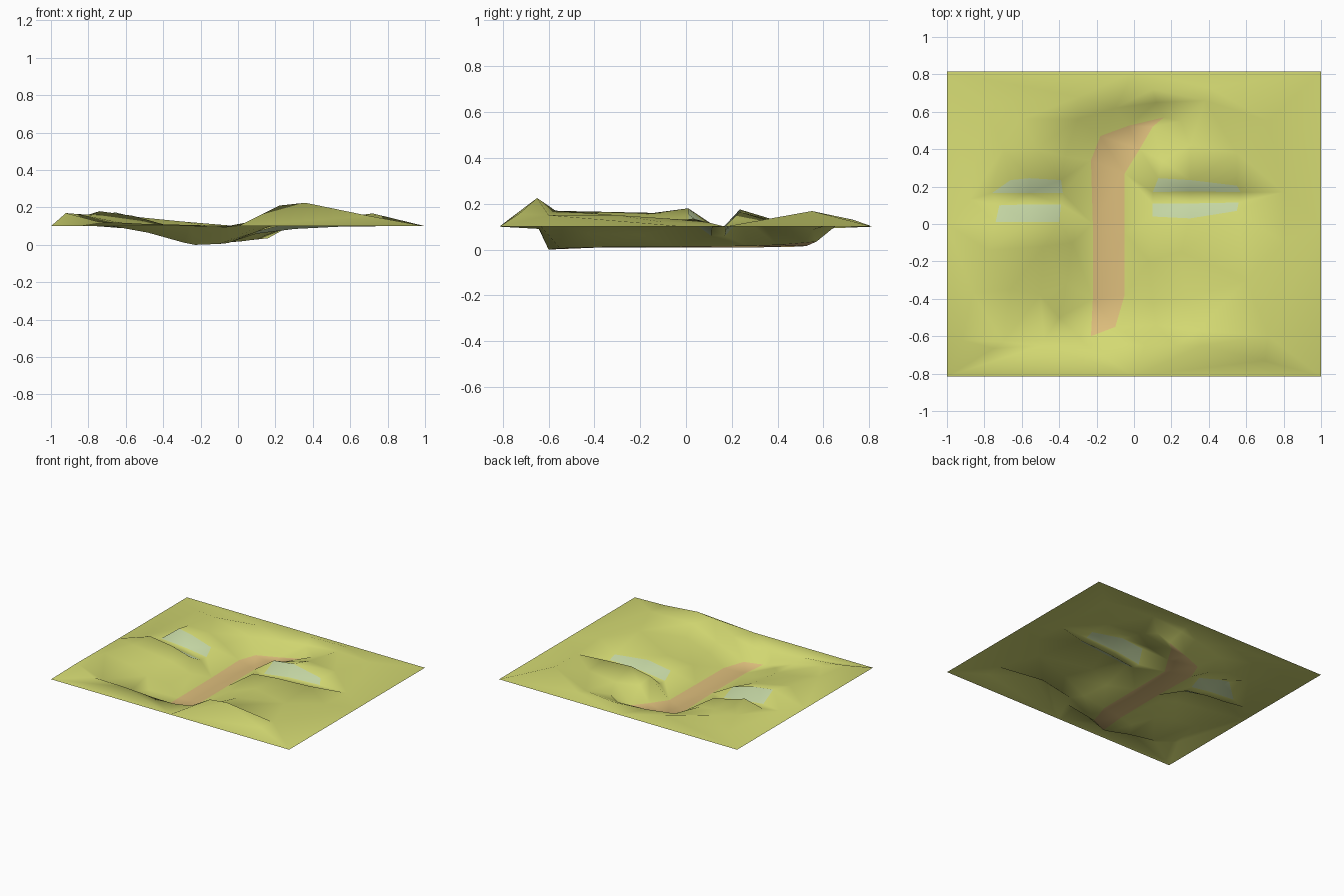
import bpy
from mathutils import Vector
from mathutils.geometry import delaunay_2d_cdt

W, D, BASE = 1.0, 0.815, 0.1


def material(name, rgb):
    m = bpy.data.materials.new(name)
    m.diffuse_color = (*rgb, 1)
    return m


def inside(p, poly):
    hit = False
    for a, b in zip(poly, poly[1:] + poly[:1]):
        if (a[1] > p.y) != (b[1] > p.y):
            if p.x < a[0] + (p.y - a[1]) * (b[0] - a[0]) / (b[1] - a[1]):
                hit = not hit
    return hit


points, edges = [], []


def add_line(pts, closed=False):
    """Add survey points joined by crease lines."""
    start = len(points)
    points.extend(pts)
    n = len(pts)
    edges.extend((start + i, start + (i + 1) % n) for i in range(n if closed else n - 1))


# flat rim of the sheet
add_line([(-W, -D, BASE), (0, -D, BASE), (W, -D, BASE), (W, 0, BASE),
          (W, D, BASE), (0, D, BASE), (-W, D, BASE), (-W, 0, BASE)], True)

# river bed, up the left bank and back down the right bank
river = [(-.23, -.60, 0), (-.22, -.40, .008), (-.22, 0, .01), (-.23, .34, .01),
         (-.18, .47, .012), (-.03, .525, .015), (.16, .57, .035), (.10, .52, .03),
         (.03, .40, .02), (-.05, .27, .015), (-.05, -.05, .012), (-.05, -.38, .01),
         (-.10, -.55, .005)]
add_line(river, True)

# blue banks on each side of the two side cuts
banks = [
    [(-.74, .01, .18), (-.56, .01, .155), (-.40, .01, .11),
     (-.39, .105, .06), (-.56, .105, .085), (-.72, .10, .10)],
    [(-.76, .165, .10), (-.56, .165, .085), (-.38, .165, .06),
     (-.39, .235, .105), (-.56, .245, .15), (-.66, .235, .175)],
    [(.10, .04, .11), (.30, .03, .135), (.55, .07, .125),
     (.56, .115, .098), (.30, .11, .085), (.10, .11, .06)],
    [(.10, .17, .06), (.30, .175, .085), (.57, .17, .10),
     (.55, .205, .135), (.30, .235, .165), (.13, .245, .14)],
]
for b in banks:
    add_line(b, True)

# front lip standing above the end of the valley, with the crest to the corner
add_line([(-.75, -.665, .125), (-.50, -.65, .112), (-.26, -.645, .095),
          (-.10, -.64, .09), (.06, -.65, .12), (.22, -.65, .21),
          (.36, -.65, .225), (.70, -.73, .155)])
# valley floor tucked behind the lip
add_line([(-.70, -.63, .105), (-.48, -.62, .065), (-.29, -.605, .012)])
# crest of the left hills
add_line([(-.92, -.62, .17), (-.86, -.37, .165), (-.78, -.14, .16)])
# back lip above the river bend
add_line([(-.30, .56, .09), (-.10, .62, .092), (.12, .65, .10), (.38, .66, .12)])

# remaining hills and slopes
points += [
    (-.66, -.35, .125), (-.50, -.38, .095), (-.40, -.50, .06),
    (-.36, -.32, .045), (-.48, -.12, .11), (-.33, -.10, .05), (-.88, .13, .10),
    (-.70, .40, .125), (-.52, .40, .12), (-.37, .36, .085), (-.60, .56, .155),
    (-.30, .68, .125), (.10, .72, .13), (.40, .73, .13), (-.80, .65, .12),
    (.08, -.20, .065), (.10, -.42, .07), (.25, -.15, .11), (.28, -.40, .145),
    (.12, -.54, .10), (.34, -.57, .17), (.72, -.60, .15), (.60, -.30, .15),
    (.80, -.10, .12), (.15, .34, .10), (.30, .42, .115), (.25, .55, .085),
    (.55, .38, .12), (.72, .55, .168), (.80, .17, .10),
]

# triangulate the terrain and lift it to the surveyed heights
co, _, faces, src, _, _ = delaunay_2d_cdt(
    [Vector(p[:2]) for p in points], edges, [], 0, 1e-5)
verts = [(c.x, c.y, points[s[0]][2] if s else BASE) for c, s in zip(co, src)]
mesh = bpy.data.meshes.new("valley_ground")
mesh.from_pydata(verts, [], faces)
for m in (material("grass", (.66, .70, .17)), material("river_clay", (.72, .51, .20)),
          material("pale_bank", (.57, .69, .38))):
    mesh.materials.append(m)

# colour the river and the banks
for f in mesh.polygons:
    c = sum((Vector(verts[i]) for i in f.vertices), Vector()) / len(f.vertices)
    if inside(c, river):
        f.material_index = 1
    elif any(inside(c, b) for b in banks):
        f.material_index = 2
    f.use_smooth = True
mesh.update()
ground = bpy.data.objects.new("valley_ground", mesh)
bpy.context.collection.objects.link(ground)
